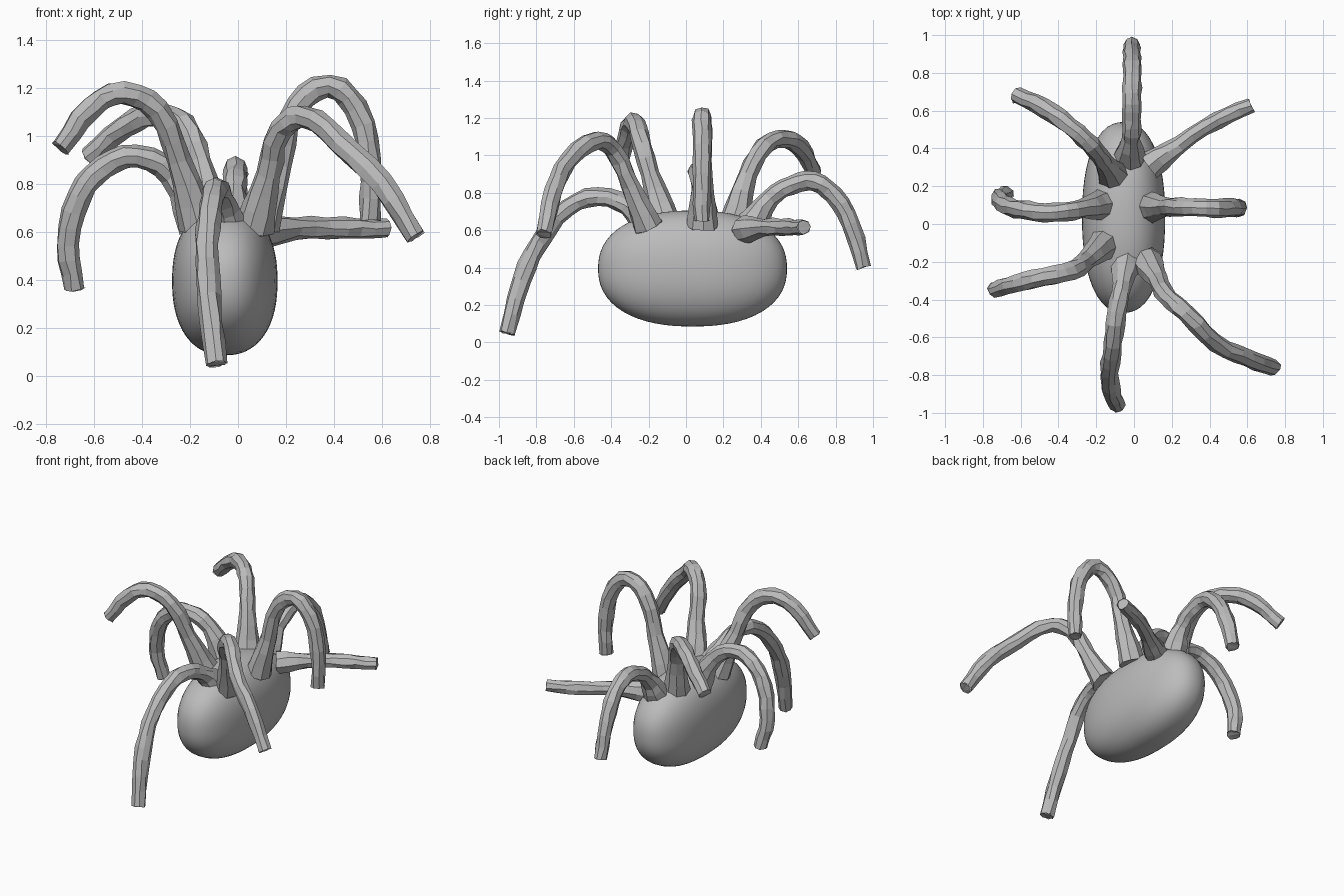
import bpy
import random
from mathutils import Vector

random.seed(4)
if "Cube" in bpy.data.objects:
    bpy.data.objects.remove(bpy.data.objects["Cube"], do_unlink=True)

# One plain grey for everything
grey = bpy.data.materials.new("plain grey")
grey.use_nodes = True
grey.diffuse_color = (0.5, 0.5, 0.5, 1)
grey.node_tree.nodes["Principled BSDF"].inputs["Base Color"].default_value = (0.5, 0.5, 0.5, 1)

# Egg-shaped body: a sphere swollen slightly towards a box
bpy.ops.mesh.primitive_uv_sphere_add(segments=48, ring_count=32, radius=1)
body = bpy.context.object
body.name = "body"
POWER = 2.3
for v in body.data.vertices:
    swell = sum(abs(c) ** POWER for c in v.co) ** (-1 / POWER)
    x, y, z = v.co * swell
    v.co = (-0.055 + 0.22 * x, 0.035 + 0.505 * y, 0.395 + 0.31 * z)
bpy.ops.object.shade_smooth()
body.data.materials.append(grey)


def leg(name, points, radius=0.05):
    """Faceted bent tube, flared where it meets the body."""
    curve = bpy.data.curves.new(name, "CURVE")
    curve.dimensions = "3D"
    curve.bevel_depth = radius
    curve.bevel_resolution = 2
    curve.resolution_u = 3
    curve.use_fill_caps = True
    spline = curve.splines.new("BEZIER")
    spline.bezier_points.add(len(points) - 1)
    for i, (bp, co) in enumerate(zip(spline.bezier_points, points)):
        bp.co = co
        bp.handle_left_type = bp.handle_right_type = "AUTO"
        bp.radius = 1.7 if i == 0 else 0.85 if i == len(points) - 1 else 1
    spline.use_smooth = False
    helper = bpy.data.objects.new(name + " path", curve)
    bpy.context.collection.objects.link(helper)
    bpy.context.view_layer.update()
    graph = bpy.context.evaluated_depsgraph_get()
    mesh = bpy.data.meshes.new_from_object(helper.evaluated_get(graph))
    bpy.data.objects.remove(helper, do_unlink=True)
    # Slightly lumpy skin
    for v in mesh.vertices:
        v.co += Vector([random.uniform(-1, 1) for _ in range(3)]) * 0.005
    mesh.shade_flat()
    mesh.materials.clear()
    mesh.materials.append(grey)
    bpy.context.collection.objects.link(bpy.data.objects.new(name, mesh))


# Legs, from root to tip
leg("front_leg", [(-.04, -.2, .62), (-.06, -.32, .73), (-.09, -.47, .78), (-.11, -.63, .72),
                  (-.13, -.78, .54), (-.12, -.88, .33), (-.09, -.955, .05)])
leg("front_left_leg", [(.07, -.2, .62), (.13, -.3, .84), (.18, -.39, 1.03), (.27, -.47, 1.08),
                       (.43, -.63, .97), (.6, -.71, .8), (.74, -.76, .58)])
leg("front_right_leg", [(-.16, -.11, .63), (-.25, -.19, .9), (-.34, -.25, 1.11),
                        (-.48, -.28, 1.18), (-.61, -.31, 1.12), (-.74, -.35, .95)])
leg("left_leg", [(.09, .09, .62), (.17, .09, .88), (.25, .09, 1.13), (.38, .085, 1.21),
                 (.49, .085, 1.12), (.55, .085, .9), (.55, .085, .65)])
leg("right_leg", [(-.17, .1, .63), (-.28, .08, .84), (-.42, .06, .915), (-.56, .07, .87),
                  (-.66, .09, .75), (-.71, .13, .55), (-.68, .16, .36)])
leg("back_left_leg", [(.08, .31, .6), (.24, .42, .615), (.44, .55, .615), (.62, .63, .615)], 0.046)
leg("back_right_leg", [(-.11, .26, .63), (-.16, .33, .89), (-.23, .42, 1.05), (-.34, .52, 1.09),
                       (-.47, .61, 1.04), (-.62, .68, .91)])
leg("back_leg", [(-.02, .36, .63), (-.015, .45, .77), (-.01, .56, .84), (-.01, .68, .86),
                 (-.01, .79, .79), (-.01, .88, .63), (-.01, .95, .4)])
